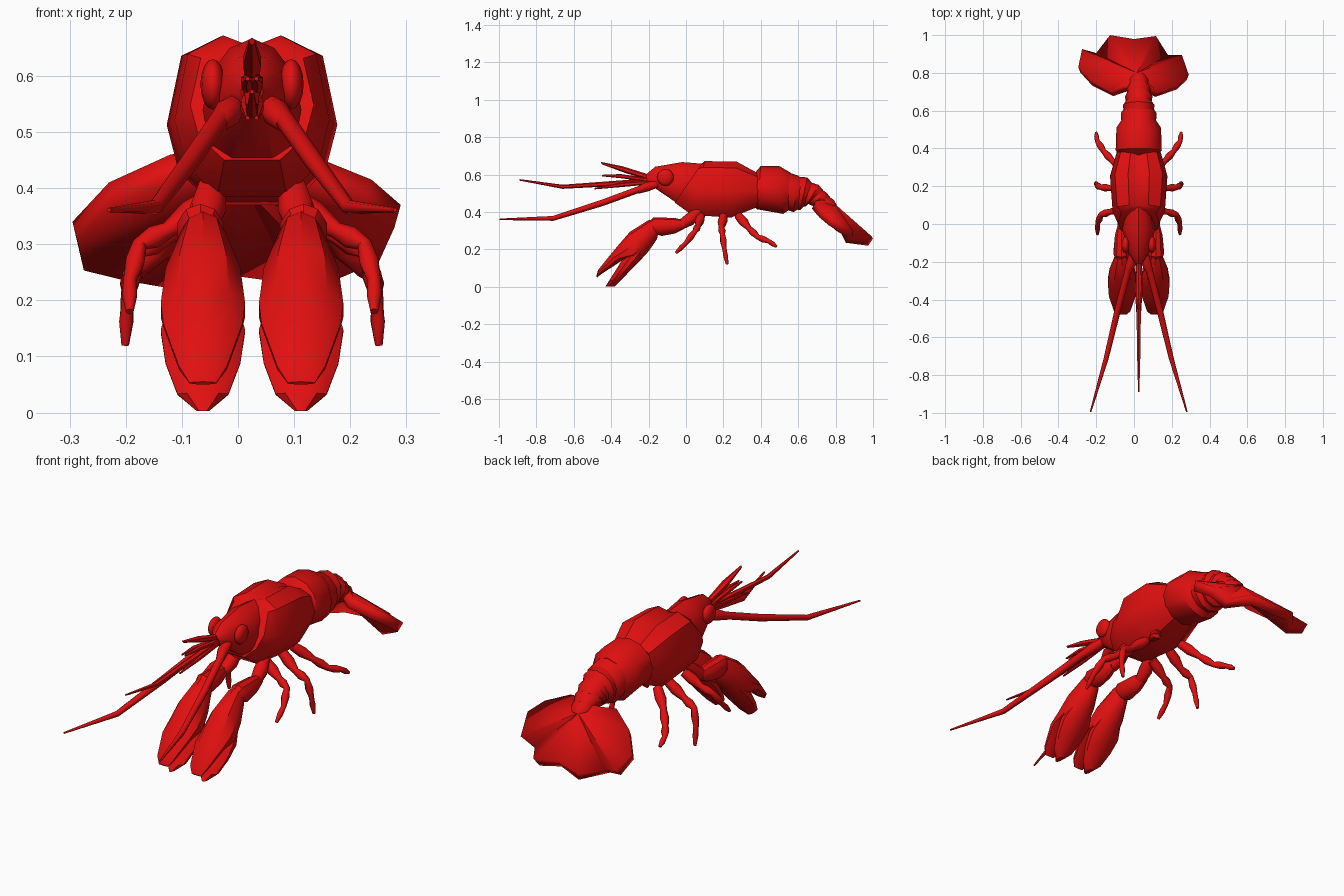
import bpy, bmesh, math
from mathutils import Vector

if "Cube" in bpy.data.objects:
    bpy.data.objects.remove(bpy.data.objects["Cube"])

CX = 0.025  # symmetry plane of the body

red = bpy.data.materials.new("red_shell")
red.diffuse_color = (0.75, 0.005, 0.005, 1)
red.use_nodes = True
red.node_tree.nodes["Principled BSDF"].inputs["Base Color"].default_value = red.diffuse_color

def finish(name, bm, mirror=False, angle=35):
    bmesh.ops.recalc_face_normals(bm, faces=bm.faces)
    me = bpy.data.meshes.new(name)
    bm.to_mesh(me)
    bm.free()
    me.materials.append(red)
    ob = bpy.data.objects.new(name, me)
    bpy.context.collection.objects.link(ob)
    ob.location.x = CX
    bpy.ops.object.select_all(action='DESELECT')
    ob.select_set(True)
    bpy.context.view_layer.objects.active = ob
    bpy.ops.object.shade_smooth_by_angle(angle=math.radians(angle))
    if mirror:
        m = ob.modifiers.new("mirror", 'MIRROR')
        m.use_mirror_merge = False
    return ob

def skin(bm, rings):
    """Bridge closed rings of points and cap both ends."""
    vs = [[bm.verts.new(p) for p in r] for r in rings]
    n = len(vs[0])
    for a, b in zip(vs, vs[1:]):
        for i in range(n):
            j = (i + 1) % n
            bm.faces.new((a[i], a[j], b[j], b[i]))
    bm.faces.new(vs[0])
    bm.faces.new(vs[-1])

def circle(n):
    return [(math.sin(2 * math.pi * i / n), math.cos(2 * math.pi * i / n)) for i in range(n)]

def both(half):
    return half + [(-u, v) for u, v in reversed(half) if u > 0]

def loft(name, sections, shape, x=0, mirror=False, angle=35):
    """Sections are (top yz, bottom yz, half width)."""
    bm = bmesh.new()
    rings = []
    for top, bot, w in sections:
        t, b = Vector((0, *top)), Vector((0, *bot))
        c, h = (t + b) / 2, (t - b) / 2
        rings.append([Vector((x + u * w, 0, 0)) + c + h * v for u, v in shape])
    skin(bm, rings)
    return finish(name, bm, mirror, angle)

def limb(name, pts, radii, mirror=True, bulge=1.0, n=8):
    """Tapered tube; bulge fattens the middle of every link."""
    pts = [Vector(p) for p in pts]
    path = [(pts[0], radii[0])]
    for i in range(1, len(pts)):
        if bulge != 1:
            path.append(((pts[i - 1] + pts[i]) / 2, (radii[i - 1] + radii[i]) / 2 * bulge))
        path.append((pts[i], radii[i]))
    rings = []
    for i, (p, r) in enumerate(path):
        d = path[min(i + 1, len(path) - 1)][0] - path[max(i - 1, 0)][0]
        q = d.to_track_quat('Z', 'Y')
        rings.append([p + q @ Vector((u * r, v * r, 0)) for u, v in circle(n)])
    bm = bmesh.new()
    skin(bm, rings)
    return finish(name, bm, mirror, 50)

# Carapace: two lobes with a groove between
lobes = both([(0, .86), (.37, 1), (.83, .77), (1, -.05), (.86, -.6), (.45, -1), (0, -1)])
loft("carapace", [((.08, .655), (-.06, .45), .11), ((.10, .672), (.03, .385), .138),
                  ((.27, .67), (.24, .37), .152), ((.38, .61), (.39, .43), .115)], lobes)

# Head
crest = both([(0, 1), (.45, .85), (.85, .45), (1, -.1), (.85, -.7), (.45, -1), (0, -1)])
loft("head", [((-.215, .60), (-.20, .55), .02), ((-.165, .642), (-.14, .51), .055),
              ((-.02, .667), (-.03, .435), .088), ((.09, .658), (.03, .43), .07)], crest)

# Eyes
bm = bmesh.new()
bmesh.ops.create_uvsphere(bm, u_segments=12, v_segments=8, radius=1)
bmesh.ops.scale(bm, vec=(.022, .045, .045), verts=bm.verts)
bmesh.ops.translate(bm, vec=(.07, -.11, .585), verts=bm.verts)
finish("eyes", bm, True, 60)

# Rostrum and antennules
loft("rostrum", [((-.18, .595), (-.18, .565), .012), ((-.34, .645), (-.32, .607), .018),
                 ((-.455, .668), (-.45, .655), .006)], circle(6))
limb("long_antennule", [(0, -.19, .565), (0, -.66, .535), (0, -.89, .572)],
     [.016, .011, .004], False, n=6)
limb("short_antennules", [(.006, -.19, .56), (.010, -.35, .545), (.008, -.49, .525)],
     [.012, .012, .004], n=6)
limb("upper_antennules", [(.006, -.19, .57), (.010, -.35, .592), (.008, -.45, .595)],
     [.010, .011, .004], n=6)

# Antennae
limb("antenna_bases", [(.03, -.15, .55), (.042, -.21, .535), (.06, -.26, .515)],
     [.018, .026, .018])
limb("antennae", [(.045, -.20, .54), (.11, -.45, .448), (.172, -.71, .366), (.255, -.995, .361)],
     [.018, .017, .013, .004])

# Abdomen rings, each tucked under the one before
segments = [
    [((.36, .60), (.36, .43), .10), ((.40, .646), (.38, .415), .122),
     ((.50, .645), (.52, .39), .118), ((.56, .61), (.55, .41), .088)],
    [((.52, .62), (.51, .42), .09), ((.60, .595), (.575, .40), .095), ((.63, .57), (.60, .415), .075)],
    [((.58, .59), (.56, .42), .075), ((.648, .585), (.61, .41), .084), ((.68, .55), (.63, .43), .065)],
    [((.63, .57), (.59, .43), .062), ((.71, .545), (.64, .43), .073), ((.735, .515), (.66, .45), .055)],
    [((.68, .545), (.64, .45), .052), ((.75, .505), (.67, .435), .064), ((.77, .48), (.69, .43), .05)],
    [((.73, .505), (.67, .45), .045), ((.79, .465), (.71, .41), .054), ((.805, .44), (.75, .395), .035)]]
for i, seg in enumerate(segments):
    loft("abdomen_ring_%d" % (i + 1), seg, circle(12))

# Tail fan: scalloped plate, drooping at the sides
outline = [(-.06, .735, .465), (-.12, .70, .46), (-.23, .76, .41), (-.295, .83, .34),
           (-.275, .926, .285), (-.20, .905, .26), (-.127, 1.0, .26), (0, .979, .28),
           (.116, .995, .268), (.18, .894, .265), (.254, .894, .30), (.29, .79, .37),
           (.238, .735, .415), (.127, .697, .46), (.09, .735, .465)]
bm = bmesh.new()
hub = bm.verts.new((.015 - CX, .80, .44))
rim = [bm.verts.new((x - CX, y, z)) for x, y, z in outline]
for a, b in zip(rim, rim[1:] + rim[:1]):
    bm.faces.new((hub, b, a))
fan = finish("tail_fan", bm, angle=20)
up = sum(p.normal.z for p in fan.data.polygons) > 0
sol = fan.modifiers.new("thickness", 'SOLIDIFY')
sol.thickness = .05
sol.offset = -1 if up else 1

# Claws: palm with upper finger, then lower finger
oval = circle(10)
CLAW = .0875
loft("claw_palms", [((-.175, .36), (-.15, .28), .033), ((-.20, .357), (-.155, .255), .042),
                    ((-.30, .294), (-.20, .19), .07), ((-.36, .225), (-.25, .14), .079),
                    ((-.41, .165), (-.335, .145), .074), ((-.47, .09), (-.45, .07), .045),
                    ((-.48, .055), (-.476, .05), .025)], oval, CLAW, True)
loft("claw_lower_fingers", [((-.29, .24), (-.20, .19), .055), ((-.335, .155), (-.25, .135), .079),
                            ((-.375, .09), (-.30, .085), .070), ((-.41, .035), (-.352, .03), .048),
                            ((-.43, .003), (-.38, .003), .012)], oval, CLAW, True)

# Claw arms
loft("claw_forearms", [((-.20, .345), (-.17, .285), .03), ((-.175, .372), (-.13, .272), .044),
                       ((-.06, .368), (-.06, .285), .036), ((0, .355), (-.01, .31), .02)],
     oval, .092, True)
limb("claw_upper_arms", [(.088, -.03, .33), (.08, .02, .36), (.07, .07, .41)], [.026, .034, .025])

# Walking legs
legs = {
    "front_legs": [(.07, .08, .38), (.15, .065, .325), (.20, .05, .30), (.218, 0, .235), (.218, -.055, .18)],
    "middle_legs": [(.07, .20, .38), (.15, .19, .315), (.205, .195, .285), (.222, .205, .205), (.226, .22, .12)],
    "rear_legs": [(.07, .28, .38), (.14, .335, .315), (.185, .385, .265), (.22, .44, .245), (.225, .485, .215)]}
for name, pts in legs.items():
    limb(name, pts, [.022, .015, .014, .012, .007], bulge=1.4)
